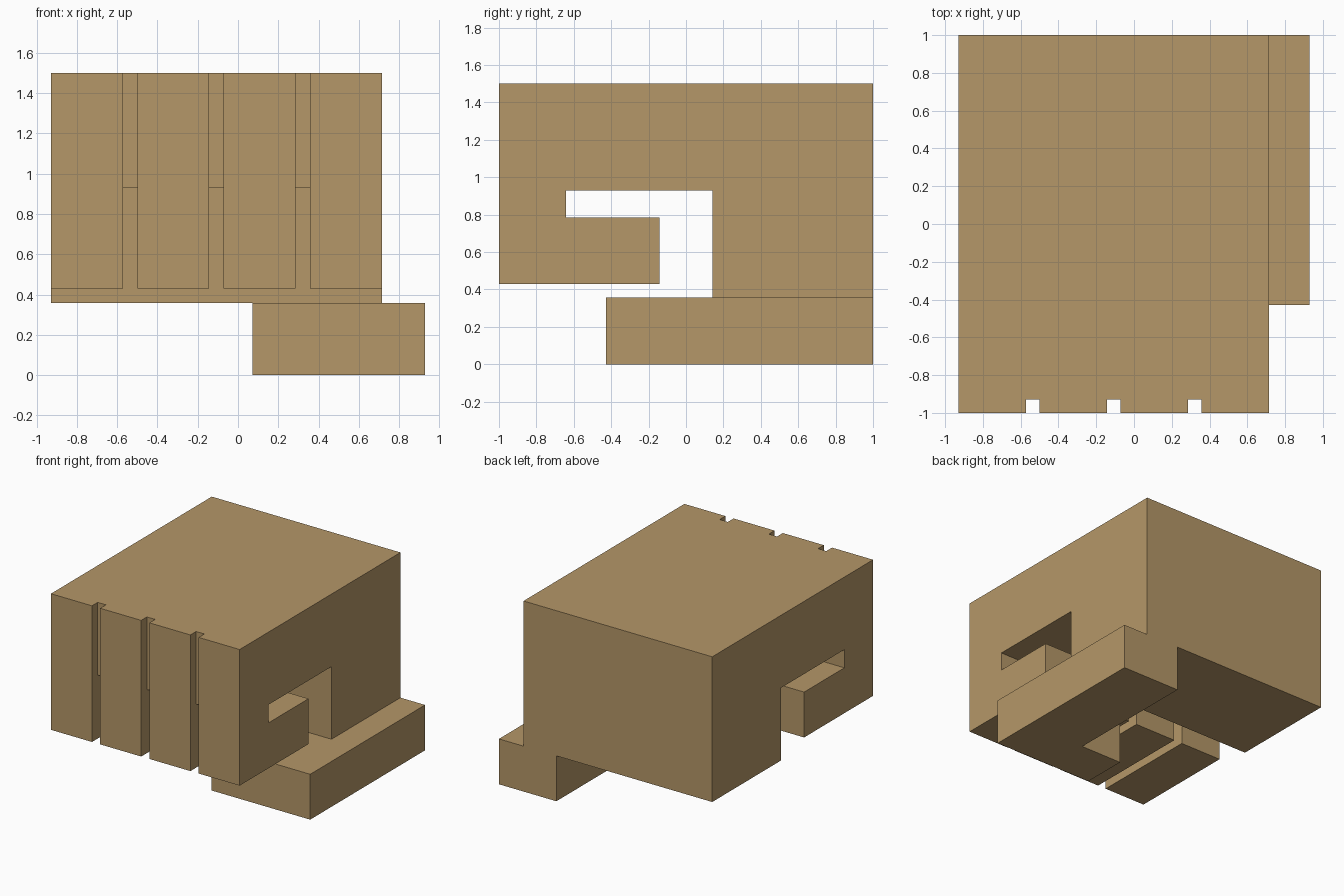
import bpy
import bmesh
from mathutils import Vector

cube = bpy.data.objects.get("Cube")
if cube:
    bpy.data.objects.remove(cube, do_unlink=True)

U = 1 / 14  # one block of the modelling grid

sand = bpy.data.materials.new("sand")
sand.use_nodes = True
colour = (0.462, 0.309, 0.138, 1)
sand.diffuse_color = colour
sand.node_tree.nodes["Principled BSDF"].inputs["Base Color"].default_value = colour


def extrude_profile(name, points, axis, start, end):
    """Extrude a closed profile along x (points are y, z) or z (points are x, y)."""
    def place(a, b, depth):
        return Vector((depth, a, b) if axis == "x" else (a, b, depth)) * U

    bm = bmesh.new()
    face = bm.faces.new([bm.verts.new(place(a, b, start)) for a, b in points])
    result = bmesh.ops.extrude_face_region(bm, geom=[face], use_keep_orig=True)
    moved = [g for g in result["geom"] if isinstance(g, bmesh.types.BMVert)]
    bmesh.ops.translate(bm, verts=moved, vec=place(0, 0, end - start))
    bmesh.ops.recalc_face_normals(bm, faces=bm.faces)
    mesh = bpy.data.meshes.new(name)
    bm.to_mesh(mesh)
    bm.free()
    mesh.materials.append(sand)
    obj = bpy.data.objects.new(name, mesh)
    bpy.context.collection.objects.link(obj)
    return obj


# Palm: back block with an overhang above the curled fingers
palm = [(-13, 13), (2, 13), (2, 5), (14, 5), (14, 21), (-13, 21)]
extrude_profile("palm", palm, "x", -13, 10)

# Four hooked fingers with one-block gaps between them
finger = [(-14, 6), (-2, 6), (-2, 11), (-9, 11), (-9, 13),
          (-13, 13), (-13, 21), (-14, 21)]
for i in range(4):
    x = -13 + 6 * i
    extrude_profile(f"finger_{i + 1}", finger, "x", x, x + 5)

# Thumb: L-shaped slab with its tip bent under the fingers
thumb = [(13, 14), (6, 14), (6, -1), (1, -1), (1, -6), (13, -6)]
extrude_profile("thumb", thumb, "z", 0, 5)
